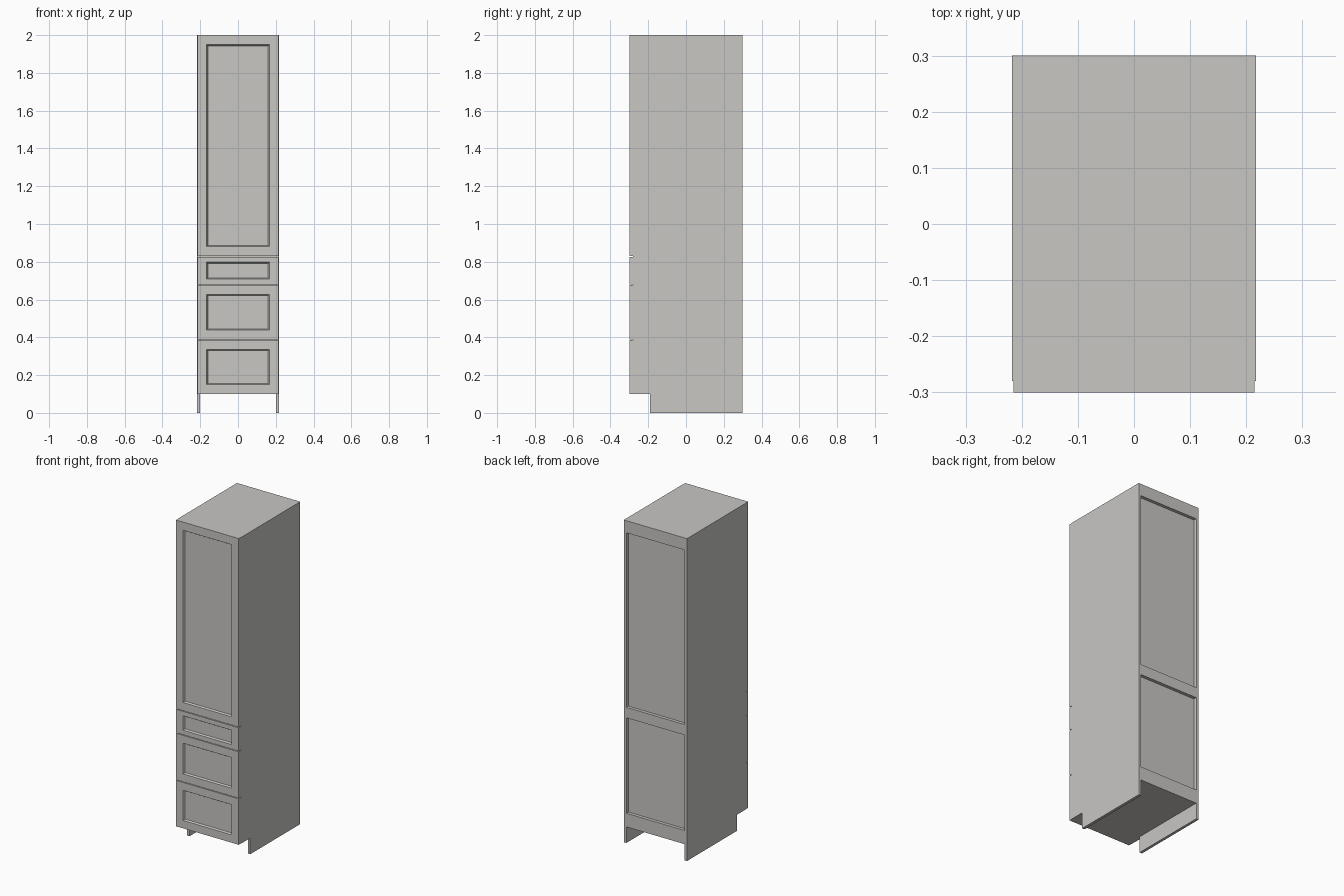
import bpy, bmesh

if "Cube" in bpy.data.objects:
    bpy.data.objects.remove(bpy.data.objects["Cube"])

W, D, H = 0.217, 0.30, 2.0      # half width, half depth, height
T = 0.017                       # board thickness
FRONT_Y = -0.28                 # where the carcass ends and the fronts begin
KICK_Y, KICK_Z = -0.19, 0.10    # toe-kick notch

paint = bpy.data.materials.new("light warm grey")
paint.diffuse_color = (0.58, 0.57, 0.55, 1)
paint.use_nodes = True
paint.node_tree.nodes["Principled BSDF"].inputs["Base Color"].default_value = paint.diffuse_color


def finish(name, bm):
    bmesh.ops.recalc_face_normals(bm, faces=bm.faces)
    mesh = bpy.data.meshes.new(name)
    bm.to_mesh(mesh)
    bm.free()
    mesh.materials.append(paint)
    obj = bpy.data.objects.new(name, mesh)
    bpy.context.collection.objects.link(obj)
    return obj


def box(name, x0, x1, y0, y1, z0, z1):
    bm = bmesh.new()
    bmesh.ops.create_cube(bm, size=1)
    for v in bm.verts:
        v.co = (x0 + (v.co.x + 0.5) * (x1 - x0),
                y0 + (v.co.y + 0.5) * (y1 - y0),
                z0 + (v.co.z + 0.5) * (z1 - z0))
    return finish(name, bm)


def panelled_front(name, z0, z1, margin):
    """Framed front: rectangular loops from the back edge to the recessed panel."""
    hw, step, side = 0.215, 0.006, 0.055
    rings = [(0, 0, FRONT_Y), (0, 0, -D), (side - step, margin - step, -D),
             (side, margin, -D + 0.010)]
    bm = bmesh.new()
    loops = []
    for mx, mz, y in rings:
        x, a, b = hw - mx, z0 + mz, z1 - mz
        loops.append([bm.verts.new(c) for c in
                      ((-x, y, a), (x, y, a), (x, y, b), (-x, y, b))])
    for p, q in zip(loops, loops[1:]):
        for i in range(4):
            j = (i + 1) % 4
            bm.faces.new((p[i], p[j], q[j], q[i]))
    bm.faces.new(loops[0])
    bm.faces.new(loops[-1])
    return finish(name, bm)


# Side boards with toe-kick notch
profile = [(FRONT_Y, KICK_Z), (KICK_Y, KICK_Z), (KICK_Y, 0), (D, 0), (D, H), (FRONT_Y, H)]
for name, x in (("left_side", -W), ("right_side", W - T)):
    bm = bmesh.new()
    face = bm.faces.new([bm.verts.new((x, y, z)) for y, z in profile])
    ext = bmesh.ops.extrude_face_region(bm, geom=[face])
    for g in ext["geom"]:
        if isinstance(g, bmesh.types.BMVert):
            g.co.x += T
    finish(name, bm)

# Boards between the sides
IN = W - T
box("top_board", -IN, IN, FRONT_Y, D, H - T, H)
box("bottom_board", -IN, IN, FRONT_Y, D, KICK_Z, KICK_Z + T)
box("middle_shelf", -IN, IN, FRONT_Y, D - 0.04, 0.82, 0.82 + T)

# Recessed back panel and the rails across it
box("back_panel", -IN, IN, D - 0.024, D - 0.02, KICK_Z + T, H - T)
for name, z0, z1 in (("top_back_rail", 1.925, H - T),
                     ("middle_back_rail", 0.777, 0.842),
                     ("bottom_back_rail", KICK_Z + T, 0.185)):
    box(name, -IN, IN, D - 0.02, D, z0, z1)

# Rails behind the gaps between drawers
for i, z in enumerate((0.387, 0.679)):
    box(f"drawer_rail_{i + 1}", -IN, IN, FRONT_Y, FRONT_Y + 0.06, z - T / 2, z + T / 2)

# Drawer fronts and tall door
panelled_front("lower_drawer_front", 0.100, 0.385, 0.055)
panelled_front("middle_drawer_front", 0.389, 0.677, 0.055)
panelled_front("upper_drawer_front", 0.681, 0.826, 0.034)
panelled_front("tall_door", 0.830, H, 0.057)
